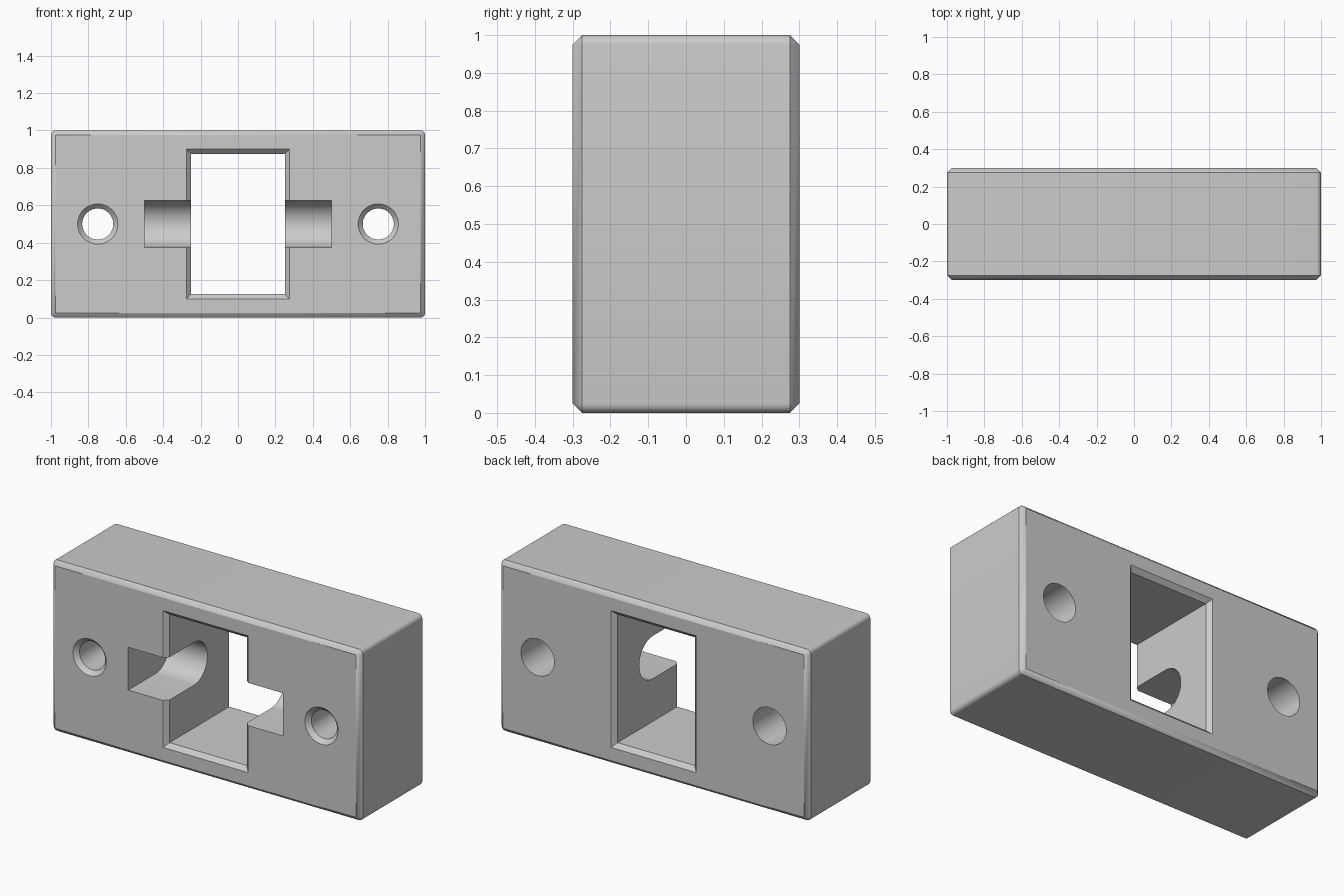
import bpy, bmesh, math

if "Cube" in bpy.data.objects:
    bpy.data.objects.remove(bpy.data.objects["Cube"])


def loft(name, rings):
    """Closed solid through rings holding equal numbers of points."""
    bm = bmesh.new()
    loops = [[bm.verts.new(p) for p in ring] for ring in rings]
    n = len(loops[0])
    for a, b in zip(loops, loops[1:]):
        for i in range(n):
            j = (i + 1) % n
            bm.faces.new((a[i], a[j], b[j], b[i]))
    bm.faces.new(loops[0])
    bm.faces.new(loops[-1])
    bmesh.ops.remove_doubles(bm, verts=bm.verts, dist=1e-5)
    bmesh.ops.recalc_face_normals(bm, faces=bm.faces)
    mesh = bpy.data.meshes.new(name)
    bm.to_mesh(mesh)
    bm.free()
    ob = bpy.data.objects.new(name, mesh)
    bpy.context.collection.objects.link(ob)
    return ob


def rect(hx, hz, y, r=0.0, seg=5):
    """Rectangle in the xz plane around z = 0.5, with corner radius r."""
    pts = []
    for k, (sx, sz) in enumerate([(1, 1), (-1, 1), (-1, -1), (1, -1)]):
        for i in range(seg + 1):
            a = math.pi / 2 * (k + i / seg)
            pts.append((sx * (hx - r) + r * math.cos(a), y,
                        0.5 + sz * (hz - r) + r * math.sin(a)))
    return pts


def circle(cx, r, y, n=48):
    return [(cx + r * math.cos(2 * math.pi * i / n), y,
             0.5 + r * math.sin(2 * math.pi * i / n)) for i in range(n)]


C = 0.025  # chamfer size

# main block: rounded long edges, chamfered front and back
block = loft("block", [
    rect(1 - C, 0.5 - C, -0.3), rect(1, 0.5, -0.3 + C, C),
    rect(1, 0.5, 0.3 - C, C), rect(1 - C, 0.5 - C, 0.3)])

# window opening, chamfered at both mouths
window = loft("window_cutter", [
    rect(0.25 + e, 0.375 + e, y, 0, 1)
    for y, e in [(-0.31, 0.035), (-0.275, 0), (0.275, 0), (0.31, 0.035)]])

# round-bottomed cross slot, open to the front
arc = [(-0.05 + 0.125 * math.cos(a), 0.5 + 0.125 * math.sin(a))
       for a in [math.pi * (i / 24 - 0.5) for i in range(25)]]
profile = [(-0.35, 0.375)] + arc + [(-0.35, 0.625)]
slot = loft("slot_cutter", [[(x, y, z) for y, z in profile] for x in (-0.5, 0.5)])

# screw holes: countersunk in front, counterbored behind
holes = [loft("screw_hole_cutter", [
    circle(s * 0.75, r, y) for y, r in
    [(-0.31, 0.1175), (-0.275, 0.083), (0, 0.083), (0, 0.1075), (0.31, 0.1075)]])
    for s in (-1, 1)]

# cut the openings
bpy.context.view_layer.objects.active = block
block.select_set(True)
for cutter in [window, slot] + holes:
    mod = block.modifiers.new("cut", 'BOOLEAN')
    mod.operation = 'DIFFERENCE'
    mod.solver = 'EXACT'
    mod.object = cutter
    bpy.ops.object.modifier_apply(modifier=mod.name)
    bpy.data.objects.remove(cutter)

# plain grey finish
grey = bpy.data.materials.new("light grey")
grey.diffuse_color = (0.6, 0.6, 0.6, 1)
grey.use_nodes = True
grey.node_tree.nodes["Principled BSDF"].inputs["Base Color"].default_value = grey.diffuse_color
block.data.materials.clear()
block.data.materials.append(grey)
for p in block.data.polygons:
    p.material_index = 0
bpy.ops.object.shade_smooth_by_angle(angle=math.radians(30))
